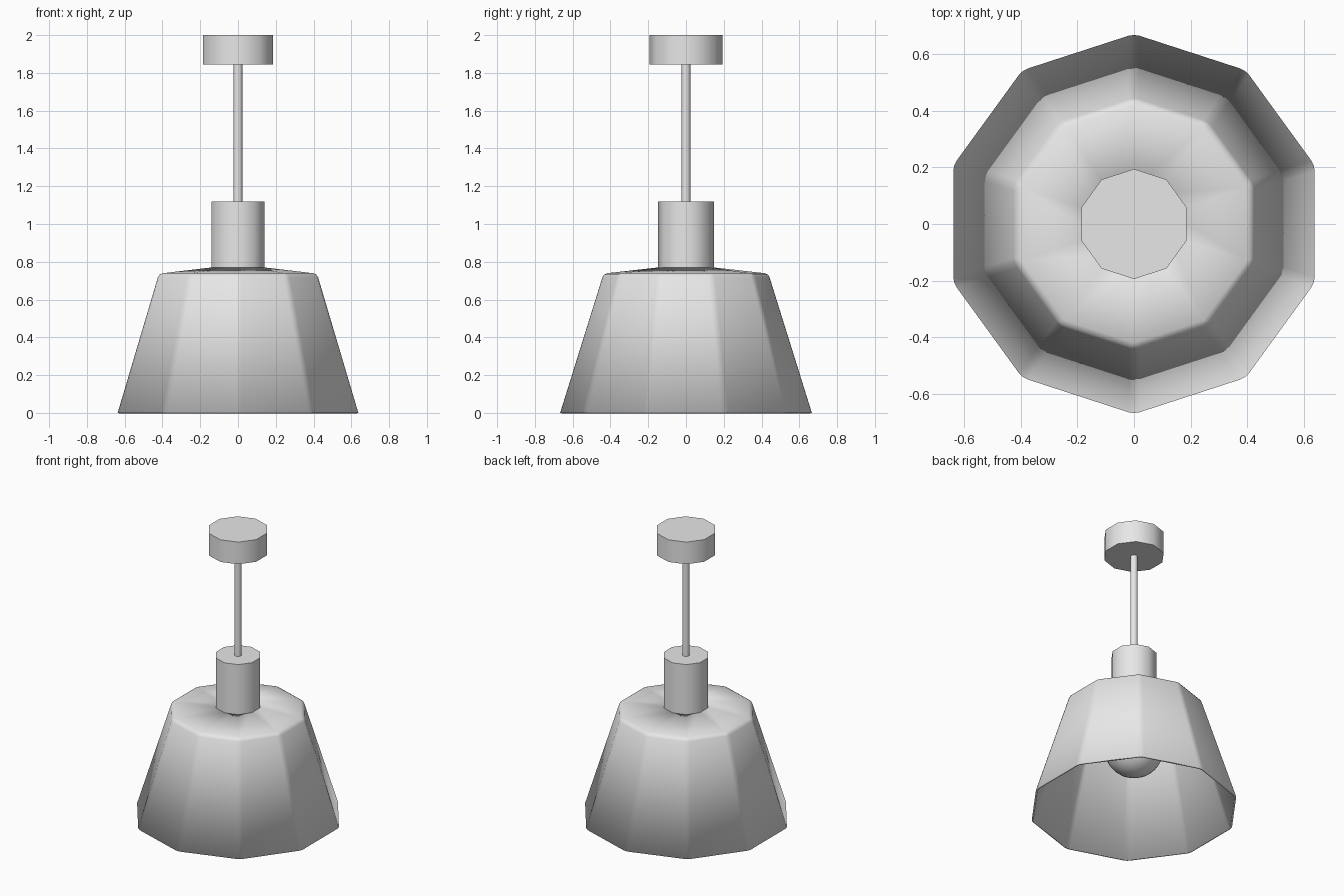
import bpy, bmesh
from math import sin, cos, pi, radians

if "Cube" in bpy.data.objects:
    bpy.data.objects.remove(bpy.data.objects["Cube"])

SIDES = 10

grey = bpy.data.materials.new("light_grey")
grey.use_nodes = True
colour = (0.8, 0.8, 0.8, 1)
grey.diffuse_color = colour
grey.node_tree.nodes["Principled BSDF"].inputs["Base Color"].default_value = colour


def lathe(name, profile, sides=SIDES, caps=True):
    """Turn a (radius, height) profile, listed bottom to top, around z."""
    bm = bmesh.new()
    rings = []
    for r, z in profile:
        angles = [2 * pi * i / sides + pi / 2 for i in range(sides)]
        rings.append([bm.verts.new((r * cos(a), r * sin(a), z)) for a in angles])
    for low, high in zip(rings, rings[1:]):
        for i in range(sides):
            j = (i + 1) % sides
            bm.faces.new((low[i], low[j], high[j], high[i]))
    if caps:
        bm.faces.new(rings[0][::-1])
        bm.faces.new(rings[-1])
    mesh = bpy.data.meshes.new(name)
    bm.to_mesh(mesh)
    bm.free()
    mesh.materials.append(grey)
    obj = bpy.data.objects.new(name, mesh)
    bpy.context.collection.objects.link(obj)
    return obj


def smooth(obj, angle):
    bpy.ops.object.select_all(action="DESELECT")
    obj.select_set(True)
    bpy.context.view_layer.objects.active = obj
    bpy.ops.object.shade_smooth_by_angle(angle=radians(angle))


# Flared shade: softened corners, thin wall, open below
shade = lathe("shade", [(0.67, 0), (0.44, 0.737), (0.13, 0.772)], caps=False)
smooth(shade, 80)
bevel = shade.modifiers.new("soft_corners", "BEVEL")
bevel.width = 0.02
bevel.segments = 2
bevel.limit_method = "ANGLE"
bevel.angle_limit = radians(20)
wall = shade.modifiers.new("wall", "SOLIDIFY")
wall.thickness = 0.012
wall.offset = -1

# Socket housing, hanging rod and ceiling mount
smooth(lathe("socket_housing", [(0.147, 0.74), (0.147, 1.12)]), 40)
smooth(lathe("rod", [(0.024, 1.1), (0.024, 1.86)]), 40)
smooth(lathe("ceiling_mount", [(0.194, 1.845), (0.194, 2)]), 40)

# Round bulb with a neck that reaches the socket
RADIUS, CENTRE = 0.19, 0.44
globe = []
for step in range(13):
    a = -pi / 2 + 0.03 + step * radians(11.5)
    globe.append((RADIUS * cos(a), CENTRE + RADIUS * sin(a)))
smooth(lathe("bulb", globe + [(0.08, 0.66), (0.08, 0.76)], sides=24), 60)
